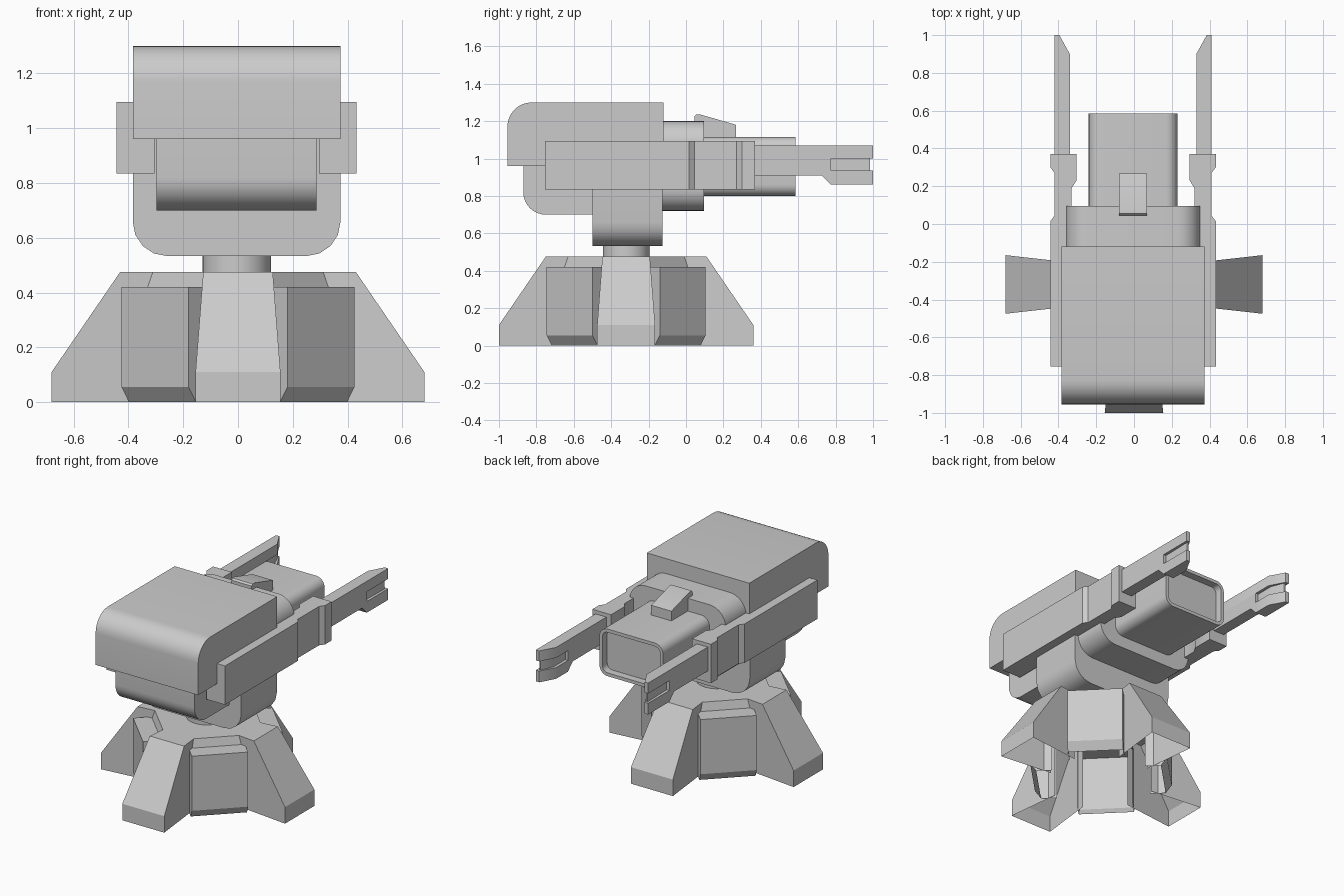
import bpy, bmesh, math
from mathutils import Matrix, Vector

if "Cube" in bpy.data.objects:
    bpy.data.objects.remove(bpy.data.objects["Cube"])

CX = -0.005      # turret centre line
BY = -0.32       # pedestal centre in y


def finish(name, bm, angle=35):
    me = bpy.data.meshes.new(name)
    bm.to_mesh(me)
    bm.free()
    ob = bpy.data.objects.new(name, me)
    bpy.context.collection.objects.link(ob)
    bpy.ops.object.select_all(action='DESELECT')
    ob.select_set(True)
    bpy.context.view_layer.objects.active = ob
    bpy.ops.object.shade_smooth_by_angle(angle=math.radians(angle))
    return ob


def solid(a, b):
    """Closed solid between two matching loops of points."""
    bm = bmesh.new()
    va = [bm.verts.new(p) for p in a]
    vb = [bm.verts.new(p) for p in b]
    bm.faces.new(va)
    bm.faces.new(vb)
    for i in range(len(va)):
        j = (i + 1) % len(va)
        bm.faces.new((va[i], va[j], vb[j], vb[i]))
    bmesh.ops.recalc_face_normals(bm, faces=bm.faces)
    return bm


def prism(name, pts, axis, lo, hi, side=1):
    """Extrude a 2D profile along an axis; x is measured from the turret centre."""
    def place(p, h):
        x, y, z = {'x': (h, p[0], p[1]), 'y': (p[0], h, p[1]), 'z': (p[0], p[1], h)}[axis]
        return (CX + side * x, y, z)
    return finish(name, solid([place(p, lo) for p in pts], [place(p, hi) for p in pts]))


def rounded(x0, x1, z0, z1, radii, seg=8):
    """Rectangle with a radius per corner: low-left, low-right, up-right, up-left."""
    out = []
    corners = [(x0, z0, 1, 1), (x1, z0, -1, 1), (x1, z1, -1, -1), (x0, z1, 1, -1)]
    for k, ((x, z, sx, sz), r) in enumerate(zip(corners, radii)):
        if r == 0:
            out.append((x, z))
            continue
        for i in range(seg + 1):
            a = math.pi * (1 + k / 2) + math.pi / 2 * i / seg
            out.append((x + sx * r + r * math.cos(a), z + sz * r + r * math.sin(a)))
    return out


def shell_part(name, profile, half, inner, angle):
    """Radial pedestal piece, left open underneath and towards the centre."""
    m = Matrix.Translation((0, BY, 0)) @ Matrix.Rotation(angle, 4, 'Z')
    bm = solid([(r, -half(r), z) for r, z in profile], [(r, half(r), z) for r, z in profile])
    drop = [f for f in bm.faces
            if (c := f.calc_center_median()).z < 0.001 or (c.x < inner and f.normal.x < -0.9)]
    bmesh.ops.delete(bm, geom=drop, context='FACES')
    bm.transform(m)
    finish(name, bm, 20)


# Pedestal: four legs with recessed panels between them
def leg_half(r):
    return 0.127 + (r - 0.43) * 0.112


for i in range(4):
    shell_part(f"leg_{i}", [(.31, .475), (.43, .475), (.68, .11), (.68, 0), (.31, 0)],
               leg_half, .32, i * math.pi / 2)
    shell_part(f"base_panel_{i}", [(.29, .475), (.30, .475), (.315, .42), (.428, .42),
                                   (.428, .055), (.39, 0), (.29, 0)],
               lambda r: .173, .295, (i + .5) * math.pi / 2)

# Pedestal top plate
bm = bmesh.new()
w = leg_half(.31)
ring = [(.31, -w), (.31, w), (w, .31), (-w, .31), (-.31, w), (-.31, -w), (-w, -.31), (w, -.31)]
bm.faces.new([bm.verts.new((x, y + BY, .475)) for x, y in ring])
finish("base_top", bm)

# Swivel neck
bm = bmesh.new()
bmesh.ops.create_cone(bm, cap_ends=True, segments=32, radius1=.125, radius2=.125, depth=.1,
                      matrix=Matrix.Translation((CX, BY, .51)))
finish("neck", bm)

# Turret body
prism("yoke", rounded(-.379, .379, .533, 1.1, (.125, .125, 0, 0), 4), 'y', -.5, -.125)
prism("hood", rounded(-.955, -.12, .96, 1.3, (0, 0, 0, .13)), 'x', -.379, .379)
prism("lower_front", rounded(-.87, -.2, .70, 1.0, (.12, 0, 0, 0)), 'x', -.292, .292)
prism("barrel_housing", rounded(-.355, .355, .72, 1.2, (.12,) * 4), 'y', -.3, .095)

# Barrel with recessed muzzle
outer = rounded(-.235, .235, .80, 1.115, (.06,) * 4, 6)
bm = solid([(CX + x, 0, z) for x, z in outer], [(CX + x, .585, z) for x, z in outer])
muzzle = max(bm.faces, key=lambda f: f.calc_center_median().y)
bmesh.ops.inset_region(bm, faces=[muzzle], thickness=.022)
back = bmesh.ops.extrude_discrete_faces(bm, faces=[muzzle])["faces"][0]
for v in back.verts:
    v.co.y -= .05
bmesh.ops.recalc_face_normals(bm, faces=bm.faces)
finish("barrel", bm)

# Sight on the barrel
prism("sight", [(.045, 1.1), (.045, 1.225), (.055, 1.236), (.075, 1.236), (.268, 1.18), (.268, 1.1)],
      'x', -.075, .075)

# Side arms and forked prongs, mirrored
arm = [(.30, -.755), (.438, -.755), (.438, .015), (.415, .045), (.415, .27), (.438, .30),
       (.438, .37), (.30, .37), (.30, .23), (.325, .19), (.325, 0), (.30, -.05)]
for s, tag in ((-1, "left"), (1, "right")):
    prism(f"arm_{tag}", arm, 'z', .835, 1.095, s)
    tip = [(.415, 1.0), (.39, 1.0), (.335, .9)]
    prism(f"prong_upper_{tag}", [(.335, .36), (.415, .36)] + tip, 'z', 1.0, 1.07, s)
    prism(f"prong_lower_{tag}", [(.335, .775), (.415, .775)] + tip, 'z', .86, .935, s)
    prism(f"prong_root_{tag}", [(.36, .91), (.725, .91), (.775, .86), (.775, 1.0), (.36, 1.0)],
          'x', .335, .415, s)
    prism(f"prong_web_{tag}", [(.355, .77), (.395, .77), (.4, .985), (.39, .985), (.355, .9)],
          'z', .93, 1.005, s)
